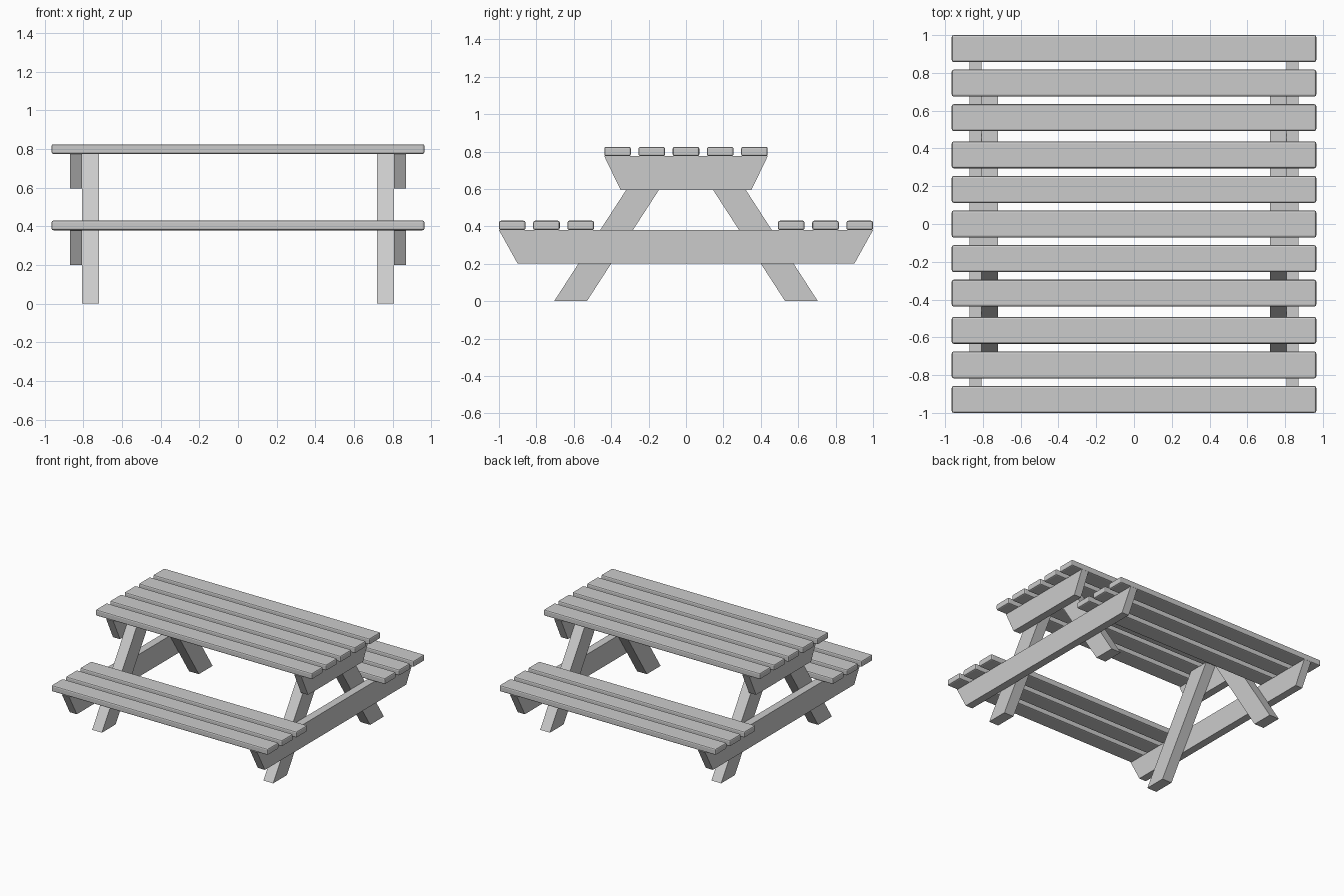
import bpy, bmesh

if "Cube" in bpy.data.objects:
    bpy.data.objects.remove(bpy.data.objects["Cube"])


def extrude_profile(name, yz, x0, x1):
    """Solid from a side profile in (y, z), extruded between x0 and x1."""
    bm = bmesh.new()
    face = bm.faces.new([bm.verts.new((x0, y, z)) for y, z in yz])
    ext = bmesh.ops.extrude_face_region(bm, geom=[face])
    moved = [v for v in ext["geom"] if isinstance(v, bmesh.types.BMVert)]
    bmesh.ops.translate(bm, verts=moved, vec=(x1 - x0, 0, 0))
    bmesh.ops.recalc_face_normals(bm, faces=bm.faces[:])
    mesh = bpy.data.meshes.new(name)
    bm.to_mesh(mesh)
    bm.free()
    obj = bpy.data.objects.new(name, mesh)
    bpy.context.collection.objects.link(obj)
    return obj


def plank(name, y, z0):
    """Long board with softly rounded edges."""
    w, t = 0.071, 0.05
    obj = extrude_profile(name, [(y - w, z0), (y + w, z0), (y + w, z0 + t), (y - w, z0 + t)],
                          -0.965, 0.965)
    bev = obj.modifiers.new("rounded_edges", 'BEVEL')
    bev.width = 0.01
    bev.segments = 2


TOP_Z, SEAT_Z, PITCH = 0.775, 0.38, 0.183

# table top boards
for i in range(5):
    plank(f"table_board_{i + 1}", (i - 2) * PITCH, TOP_Z)

# bench seat boards
for side, s in (("front", -1), ("back", 1)):
    for i in range(3):
        plank(f"{side}_seat_board_{i + 1}", s * (0.929 - i * PITCH), SEAT_Z)

# end frames: two tapered cross beams and a pair of splayed legs
for end, e in (("left", -1), ("right", 1)):
    extrude_profile(f"{end}_table_beam",
                    [(-0.35, 0.595), (0.35, 0.595), (0.437, TOP_Z), (-0.437, TOP_Z)],
                    e * 0.807, e * 0.87)
    extrude_profile(f"{end}_seat_beam",
                    [(-0.90, 0.2), (0.90, 0.2), (1.0, SEAT_Z), (-1.0, SEAT_Z)],
                    e * 0.807, e * 0.87)
    for side, s in (("front", -1), ("back", 1)):
        extrude_profile(f"{end}_{side}_leg",
                        [(s * 0.53, 0), (s * 0.705, 0), (s * 0.203, TOP_Z), (s * 0.028, TOP_Z)],
                        e * 0.72, e * 0.807)
